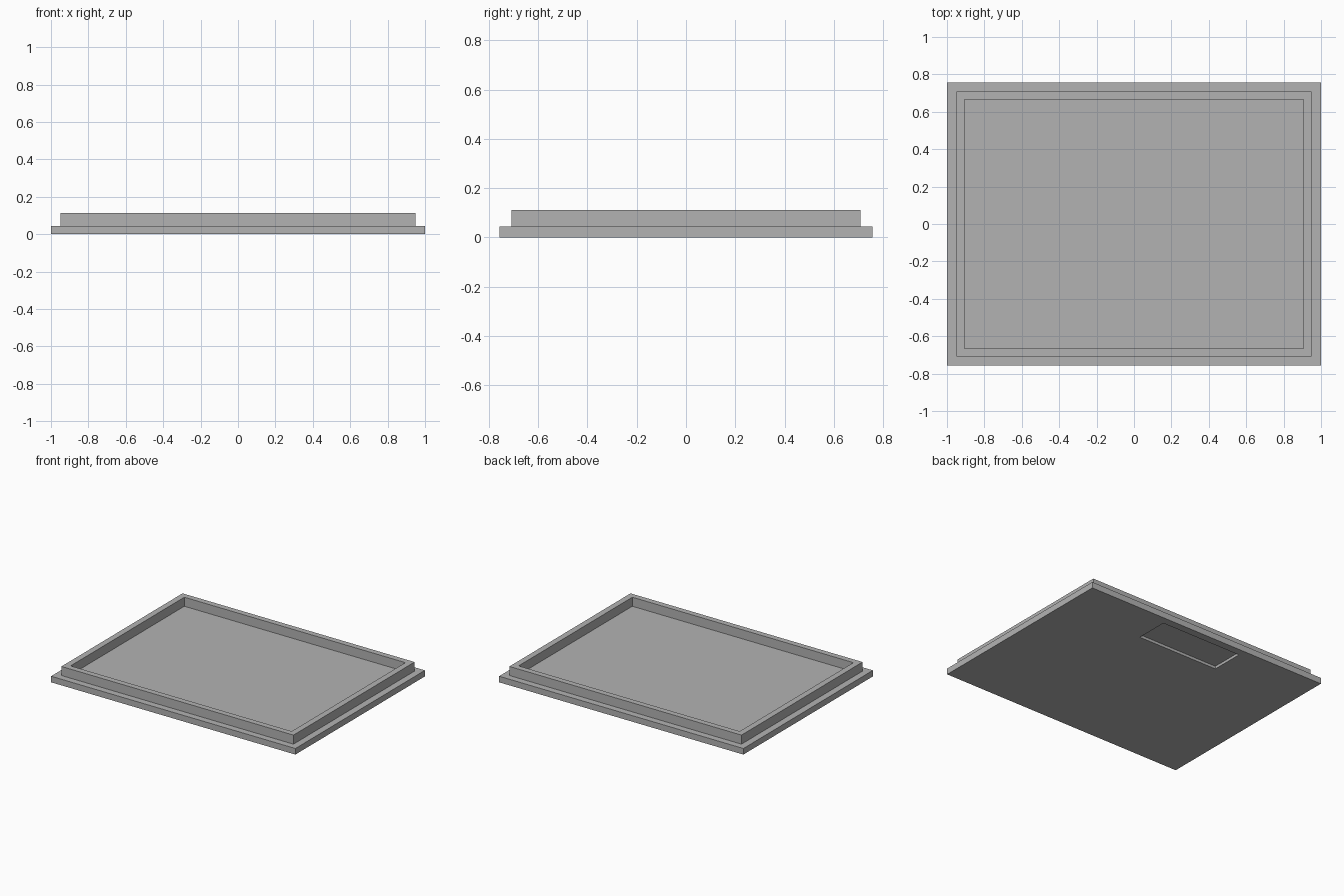
import bpy
import bmesh

if "Cube" in bpy.data.objects:
    bpy.data.objects.remove(bpy.data.objects["Cube"], do_unlink=True)

GREY = (0.45, 0.45, 0.45, 1.0)
grey = bpy.data.materials.new("plain_grey")
grey.use_nodes = True
grey.diffuse_color = GREY
grey.node_tree.nodes["Principled BSDF"].inputs["Base Color"].default_value = GREY


def rectangle(bm, half_x, y0, y1, z):
    """Ring of four vertices at height z."""
    corners = ((-half_x, y0), (half_x, y0), (half_x, y1), (-half_x, y1))
    return [bm.verts.new((x, y, z)) for x, y in corners]


def bridge(bm, a, b):
    """Join two four-cornered rings with quads."""
    for i in range(4):
        j = (i + 1) % 4
        bm.faces.new((a[i], a[j], b[j], b[i]))


HALF_Y = 0.757      # plate half depth
PLATE_TOP = 0.045
RIM_TOP = 0.112
NOTCH_DEPTH = 0.02

bm = bmesh.new()

# Finger recess in the underside, near the back edge
notch_roof = rectangle(bm, 0.33, 0.455, 0.70, NOTCH_DEPTH)
notch_edge = rectangle(bm, 0.33, 0.455, 0.70, 0)
bm.faces.new(notch_roof)

# Plate, then the raised rim and the sunken floor inside it
rings = [notch_roof, notch_edge]
for half_x, half_y, z in (
    (1.0, HALF_Y, 0),
    (1.0, HALF_Y, PLATE_TOP),
    (0.95, 0.708, PLATE_TOP),
    (0.95, 0.708, RIM_TOP),
    (0.905, 0.665, RIM_TOP),
    (0.905, 0.665, PLATE_TOP),
):
    rings.append(rectangle(bm, half_x, -half_y, half_y, z))
for lower, upper in zip(rings, rings[1:]):
    bridge(bm, lower, upper)
bm.faces.new(rings[-1])

bmesh.ops.recalc_face_normals(bm, faces=bm.faces[:])
mesh = bpy.data.meshes.new("tray_lid")
bm.to_mesh(mesh)
bm.free()
mesh.materials.append(grey)
lid = bpy.data.objects.new("tray_lid", mesh)
bpy.context.collection.objects.link(lid)
